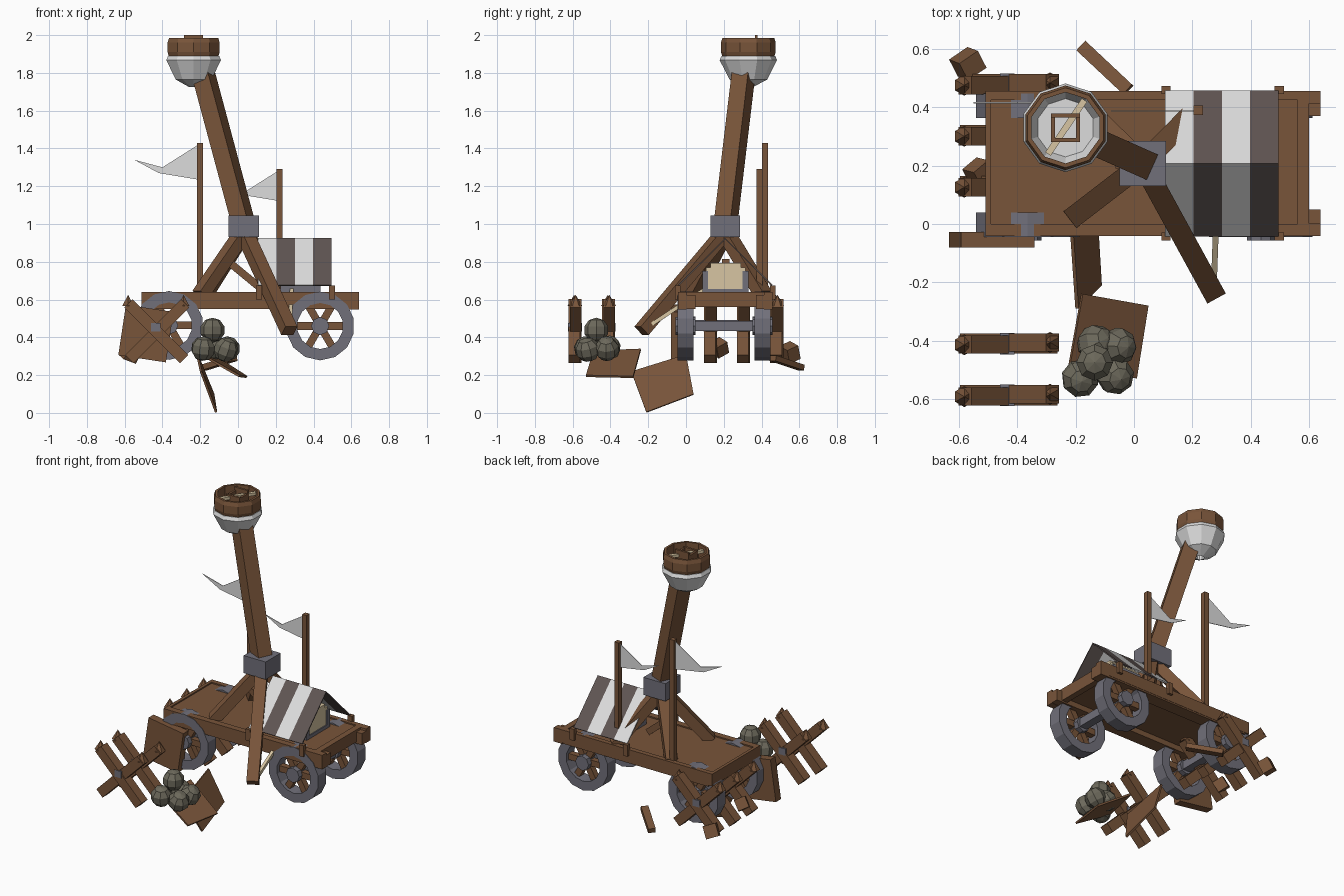
import bpy, bmesh, math
from mathutils import Vector, Matrix

if "Cube" in bpy.data.objects:
    bpy.data.objects.remove(bpy.data.objects["Cube"])


def material(name, rgb):
    m = bpy.data.materials.new(name)
    m.diffuse_color = (*rgb, 1)
    m.use_nodes = True
    m.node_tree.nodes["Principled BSDF"].inputs["Base Color"].default_value = m.diffuse_color
    return m


WOOD = material("wood", (0.19, 0.09, 0.042))
IRON = material("iron", (0.165, 0.162, 0.195))
WHITE = material("white_cloth", (0.72, 0.72, 0.72))
STRIPE = material("dark_stripe", (0.115, 0.09, 0.085))
STONE = material("stone", (0.15, 0.14, 0.105))
CREAM = material("pale_wood", (0.68, 0.56, 0.36))


def finish(name, bm, *mats):
    bmesh.ops.recalc_face_normals(bm, faces=bm.faces)
    me = bpy.data.meshes.new(name)
    bm.to_mesh(me)
    bm.free()
    for m in mats:
        me.materials.append(m)
    ob = bpy.data.objects.new(name, me)
    bpy.context.collection.objects.link(ob)
    return ob


def add_box(bm, matrix, size):
    bmesh.ops.create_cube(bm, size=1, matrix=matrix @ Matrix.Diagonal((*size, 1)))


def box(name, lo, hi, mat, rot=(0, 0, 0)):
    lo, hi = Vector(lo), Vector(hi)
    bm = bmesh.new()
    r = Matrix.Rotation(rot[2], 4, 'Z') @ Matrix.Rotation(rot[1], 4, 'Y') @ Matrix.Rotation(rot[0], 4, 'X')
    add_box(bm, Matrix.Translation((lo + hi) / 2) @ r, hi - lo)
    return finish(name, bm, mat)


def add_beam(bm, a, b, w, h):
    a, b = Vector(a), Vector(b)
    d = b - a
    q = d.to_track_quat('Z', 'Y').to_matrix().to_4x4()
    add_box(bm, Matrix.Translation((a + b) / 2) @ q, (w, h, d.length))


def beam(name, a, b, w, h, mat=WOOD):
    bm = bmesh.new()
    add_beam(bm, a, b, w, h)
    return finish(name, bm, mat)


def plate(name, pts, thick, mat):
    bm = bmesh.new()
    vs = [Vector(p) for p in pts]
    f = bm.faces.new([bm.verts.new(v) for v in vs])
    f.normal_update()
    off = f.normal * thick
    g = bmesh.ops.extrude_face_region(bm, geom=[f], use_keep_orig=True)["geom"]
    bmesh.ops.translate(bm, vec=off, verts=[v for v in g if isinstance(v, bmesh.types.BMVert)])
    return finish(name, bm, mat)


def add_lathe(bm, profile, n, matrix):
    # closed profile of (radius, height) turned around local z
    rings = [[bm.verts.new(matrix @ Vector((r * math.cos(2 * math.pi * (i + .5) / n),
                                            r * math.sin(2 * math.pi * (i + .5) / n), z)))
              for i in range(n)] for r, z in profile]
    for a, b in zip(rings, rings[1:] + rings[:1]):
        for i in range(n):
            j = (i + 1) % n
            bm.faces.new((a[i], a[j], b[j], b[i]))


# Wagon bed: inner deck, long rails, end beams
box("deck", (-0.50, -0.02, 0.585), (0.58, 0.44, 0.632), WOOD)
for side, y0, y1 in (("front", -0.04, 0.05), ("back", 0.37, 0.455)):
    box(side + "_chassis_beam", (-0.48, y0, 0.55), (0.64, y1, 0.625), WOOD)
for side, y0, y1 in (("front", -0.042, 0.0), ("back", 0.425, 0.457)):
    box(side + "_rail", (-0.51, y0, 0.56), (0.60, y1, 0.64), WOOD)
for side, x0, x1 in (("left", -0.51, -0.49), ("right", 0.56, 0.60)):
    box(side + "_end_beam", (x0, -0.04, 0.56), (x1, 0.455, 0.64), WOOD)
for y in (-0.02, 0.435):
    box("end_block", (0.575, y - 0.022, 0.548), (0.64, y + 0.022, 0.64), WOOD)

# Wheels: iron rim and hub with wooden spokes, joined by axles
for x, zc in ((-0.365, 0.463), (0.435, 0.46)):
    beam("axle", (x, -0.03, zc), (x, 0.44, zc), 0.055, 0.055, IRON)
    for y in (-0.003, 0.405):
        m = Matrix.Translation((x, y, zc)) @ Matrix.Rotation(math.pi / 2, 4, 'X')
        bm = bmesh.new()
        add_lathe(bm, [(0.182, -0.042), (0.182, 0.042), (0.122, 0.042), (0.122, -0.042)], 14, m)
        finish("wheel_rim", bm, IRON)
        bm = bmesh.new()
        bmesh.ops.create_cone(bm, cap_ends=True, segments=8, radius1=0.048, radius2=0.048, depth=0.106, matrix=m)
        finish("wheel_hub", bm, IRON)
        bm = bmesh.new()
        for k in range(6):
            a = math.pi * k / 3
            d = Vector((math.cos(a), 0, math.sin(a)))
            c = Vector((x, y, zc))
            add_beam(bm, c + d * 0.03, c + d * 0.13, 0.04, 0.04)
        finish("wheel_spokes", bm, WOOD)

# Throwing arm, pivot block and four support legs
TOP = Vector((0.03, 0.207, 0.96))
box("pivot_block", (-0.05, 0.13, 0.93), (0.11, 0.285, 1.045), IRON)
beam("throwing_arm", (0.035, 0.207, 0.98), (-0.185, 0.305, 1.80), 0.095, 0.095)
for name, foot in (("front_right_leg", (0.272, -0.235, 0.435)), ("front_left_leg", (-0.20, 0.03, 0.625)),
                   ("back_right_leg", (0.23, 0.41, 0.625)), ("back_left_leg", (-0.18, 0.41, 0.625))):
    beam(name, TOP, foot, 0.072, 0.065)
beam("leg_brace", (-0.05, 0.21, 0.80), (0.12, 0.21, 0.66), 0.04, 0.04)

# Bucket: cloth bowl with a wooden band
m = Matrix.Translation((-0.235, 0.33, 0))
bm = bmesh.new()
add_lathe(bm, [(0.025, 1.725), (0.10, 1.765), (0.152, 1.868), (0.142, 1.89),
               (0.128, 1.89), (0.085, 1.80), (0.025, 1.76)], 10, m)
finish("bucket_bowl", bm, WHITE)
bm = bmesh.new()
add_lathe(bm, [(0.137, 1.885), (0.145, 1.91), (0.145, 1.96), (0.137, 1.985), (0.122, 1.985), (0.122, 1.885)], 10, m)
finish("bucket_band", bm, WOOD)
bm = bmesh.new()
bmesh.ops.create_circle(bm, cap_ends=True, segments=10, radius=0.1, matrix=m @ Matrix.Translation((0, 0, 1.835)))
finish("bucket_floor", bm, WHITE)
bm = bmesh.new()
for s in (-1, 1):
    add_box(bm, m @ Matrix.Translation((0, s * 0.042, 1.96)), (0.10, 0.014, 0.08 if s > 0 else 0.05))
    add_box(bm, m @ Matrix.Translation((s * 0.043, 0, 1.955)), (0.014, 0.09, 0.05))
finish("bucket_frame", bm, WOOD)
beam("bucket_stick", (-0.295, 0.24, 1.965), (-0.17, 0.425, 1.965), 0.022, 0.018, CREAM)

# Striped tent: one thin sheet folded over a ridge
bm = bmesh.new()
for i in range(4):
    x0, x1 = 0.107 + i * 0.097, 0.107 + (i + 1) * 0.097
    for ye in (-0.04, 0.455):
        f = bm.faces.new([bm.verts.new(p) for p in
                          ((x0, 0.208, 0.922), (x1, 0.208, 0.922), (x1, ye, 0.675), (x0, ye, 0.675))])
        f.material_index = i % 2
bmesh.ops.remove_doubles(bm, verts=bm.verts, dist=0.001)
tent = finish("tent", bm, WHITE, STRIPE)
mod = tent.modifiers.new("thickness", 'SOLIDIFY')
mod.thickness, mod.offset = 0.008, 0
for x in (0.11, 0.498):
    for y in (-0.043, 0.46):
        box("tent_peg", (x - 0.016, y - 0.014, 0.60), (x + 0.016, y + 0.014, 0.675), WOOD)

# Chest under the tent
box("chest", (0.23, 0.11, 0.635), (0.43, 0.31, 0.745), CREAM)
bm = bmesh.new()
for i in range(2):
    add_box(bm, Matrix.Translation((0.33, 0.21, 0.755 + 0.025 * i)), (0.20, 0.21 - 0.05 * i, 0.027))
finish("chest_lid", bm, CREAM)
for y in (0.102, 0.315):
    box("chest_side", (0.225, y - 0.015, 0.635), (0.436, y + 0.015, 0.75), IRON)
box("chest_base", (0.225, 0.09, 0.633), (0.436, 0.33, 0.655), IRON)
beam("pale_pole", (0.275, -0.18, 0.47), (0.285, 0.10, 0.655), 0.02, 0.02, CREAM)

# Flags on poles
FLAG = ((0, 0), (-0.19, -0.12), (-0.34, -0.08), (-0.21, -0.15), (0, -0.185))
for x, y, top, s in ((-0.20, 0.418, 1.43, 1), (0.22, 0.39, 1.29, 0.85)):
    box("flag_pole", (x - 0.016, y - 0.016, 0.60), (x + 0.016, y + 0.016, top), WOOD)
    plate("flag", [(x + u * s - 0.01, y, top - 0.01 + v * s) for u, v in FLAG], 0.004, WHITE)

# Barricades: crossed stakes with sharpened tops and an iron bolt
for y in (-0.588, -0.41, 0.13, 0.305, 0.48):
    bm = bmesh.new()
    for s in (-1, 1):
        yy = y + s * 0.004
        add_beam(bm, (-0.43 - s * 0.145, yy, 0.285), (-0.43 + s * 0.15, yy, 0.58), 0.062, 0.062)
        bmesh.ops.create_cone(bm, cap_ends=True, segments=6, radius1=0.036, radius2=0,
                              depth=0.06, matrix=Matrix.Translation((-0.435 + s * 0.147, yy, 0.595)))
    finish("crossed_stakes", bm, WOOD)
    box("stake_bolt", (-0.46, y - 0.037, 0.43), (-0.41, y + 0.037, 0.475), IRON)

# Leaning boards and broken scraps
box("standing_board", (-0.615, -0.08, 0.285), (-0.36, -0.027, 0.555), WOOD, (0, 0.15, 0))
plate("fallen_board", [(-0.19, -0.29, 0.22), (-0.21, 0.0, 0.31), (-0.125, 0.04, 0.10), (-0.11, -0.21, 0.005)], 0.012, WOOD)
plate("flat_board", [(-0.175, -0.24, 0.34), (0.05, -0.28, 0.195), (0.01, -0.53, 0.20), (-0.22, -0.49, 0.33)], 0.012, WOOD)
beam("loose_plank", (-0.18, 0.61, 0.24), (-0.02, 0.46, 0.29), 0.045, 0.03)
box("broken_block", (-0.61, 0.515, 0.28), (-0.53, 0.585, 0.36), WOOD, (0.4, 0.3, 0.6))
box("broken_stub", (-0.565, 0.14, 0.31), (-0.495, 0.21, 0.38), WOOD, (0.5, 0.4, 0.7))

# Pile of faceted stones
for i, p in enumerate(((-0.135, -0.475, 0.438), (-0.185, -0.53, 0.34), (-0.065, -0.52, 0.335),
                       (-0.055, -0.42, 0.34), (-0.13, -0.41, 0.345))):
    bm = bmesh.new()
    bmesh.ops.create_uvsphere(bm, u_segments=8, v_segments=5, radius=0.066,
                              matrix=Matrix.Translation(p) @ Matrix.Rotation(0.5 * i, 4, 'Z') @ Matrix.Rotation(0.2 * i, 4, 'X'))
    finish("stone", bm, STONE)
